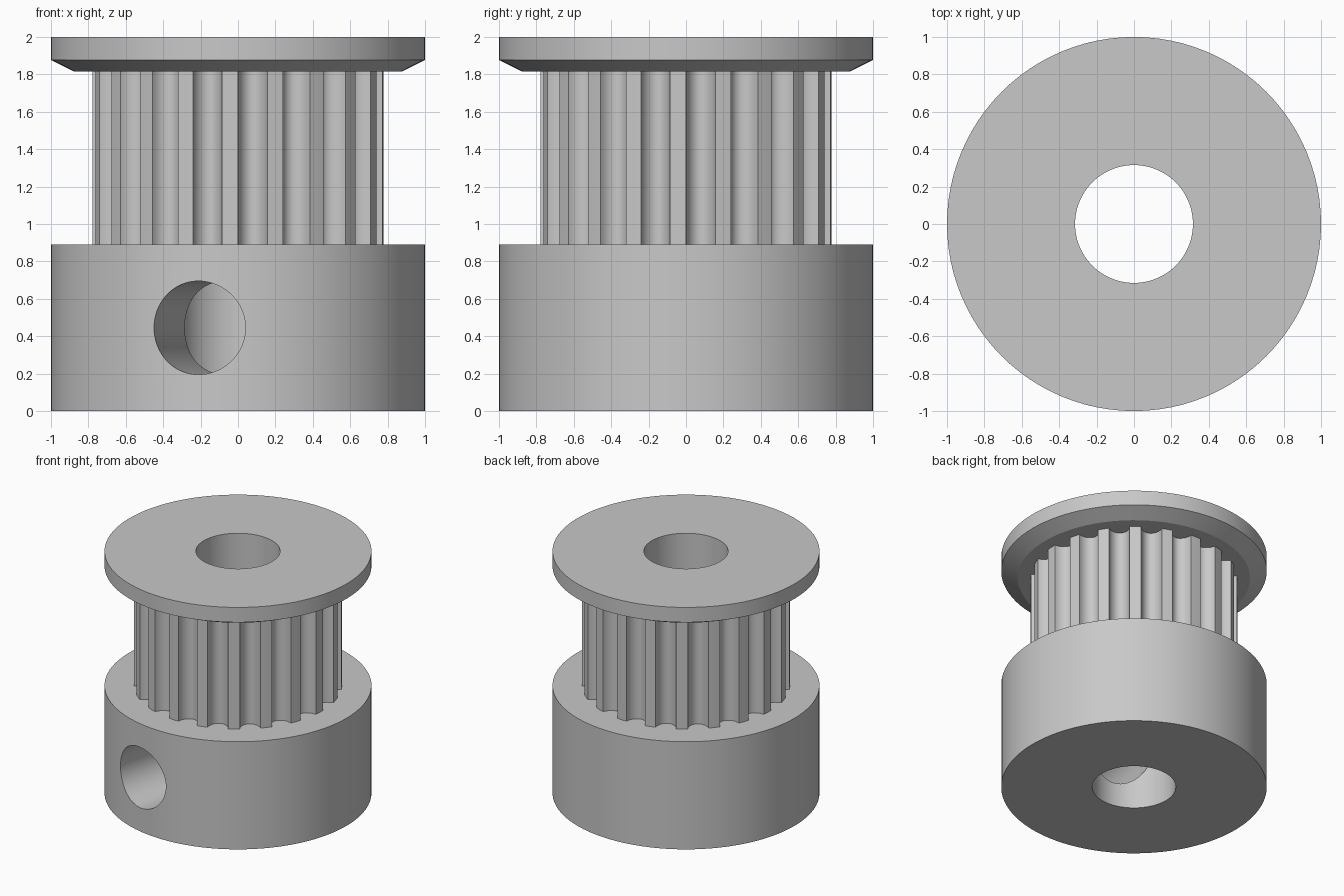
import bpy, bmesh
from math import sin, cos, pi, radians
from mathutils import Matrix

SEGMENTS = 96
BORE, RIM = 0.315, 1.0
HUB_TOP, FLANGE_BASE, TOP = 0.89, 1.815, 2.0
SEAM = 0.65                      # hidden joint radius under the teeth
TEETH, TIP, DEPTH = 20, 0.778, 0.09
GROOVE = radians(11.6)

cube = bpy.data.objects.get("Cube")
if cube:
    bpy.data.objects.remove(cube, do_unlink=True)

metal = bpy.data.materials.new("light_grey_metal")
metal.use_nodes = True
grey = (0.58, 0.58, 0.58, 1)
metal.diffuse_color = grey
metal.node_tree.nodes["Principled BSDF"].inputs["Base Color"].default_value = grey


def make_object(name, bm):
    mesh = bpy.data.meshes.new(name)
    bm.to_mesh(mesh)
    bm.free()
    mesh.materials.append(metal)
    obj = bpy.data.objects.new(name, mesh)
    bpy.context.collection.objects.link(obj)
    return obj


def activate(obj):
    bpy.ops.object.select_all(action='DESELECT')
    obj.select_set(True)
    bpy.context.view_layer.objects.active = obj


def bridge(bm, lower, upper):
    """Join two closed loops, listed counterclockwise, with quads."""
    for i in range(len(lower)):
        j = (i + 1) % len(lower)
        bm.faces.new((lower[i], lower[j], upper[j], upper[i]))


def lathe(name, profile, closed):
    """Spin (radius, height) points, ordered outward along the base, around z."""
    bm = bmesh.new()
    rings = [[bm.verts.new((r * cos(2 * pi * i / SEGMENTS), r * sin(2 * pi * i / SEGMENTS), z))
              for i in range(SEGMENTS)] for r, z in profile]
    for a, b in zip(rings, rings[1:] + rings[:1] if closed else rings[1:]):
        bridge(bm, a, b)
    return make_object(name, bm)


# Hub with a radial set screw hole
hub = lathe("hub", [(BORE, 0), (RIM, 0), (RIM, HUB_TOP), (SEAM, HUB_TOP), (BORE, HUB_TOP)], True)

bm = bmesh.new()
placement = (Matrix.Translation((0, 0, HUB_TOP / 2)) @ Matrix.Rotation(radians(-12.2), 4, 'Z')
             @ Matrix.Translation((0, -0.65, 0)) @ Matrix.Rotation(pi / 2, 4, 'X'))
bmesh.ops.create_cone(bm, cap_ends=True, segments=64, radius1=0.25, radius2=0.25,
                      depth=1.3, matrix=placement)
cutter = make_object("screw_hole_cutter", bm)
cutter.hide_render = True

cut = hub.modifiers.new("screw_hole", 'BOOLEAN')
cut.operation, cut.solver, cut.object = 'DIFFERENCE', 'EXACT', cutter
activate(hub)
bpy.ops.object.modifier_apply(modifier=cut.name)
bpy.data.objects.remove(cutter, do_unlink=True)

# Open the hidden joint below the teeth
bm = bmesh.new()
bm.from_mesh(hub.data)
hidden = [f for f in bm.faces
          if all(v.co.z > HUB_TOP - 0.001 and v.co.xy.length < SEAM + 0.001 for v in f.verts)]
bmesh.ops.delete(bm, geom=hidden, context='FACES')
bm.to_mesh(hub.data)
bm.free()

# Toothed core: narrow lands separated by rounded grooves
outline = []
for tooth in range(TEETH):
    start = 2 * pi * tooth / TEETH - pi / 2
    for step in range(13):
        p = pi * step / 12
        outline.append((TIP - DEPTH * sin(p), start + GROOVE * (1 - cos(p)) / 2))
    outline.append((TIP, start + (GROOVE + 2 * pi / TEETH) / 2))

bm = bmesh.new()
loops = [[bm.verts.new((r * cos(a), r * sin(a), z)) for r, a in outline]
         for z in (HUB_TOP, FLANGE_BASE)]
bridge(bm, *loops)
bore_loops = [[bm.verts.new((BORE * cos(2 * pi * i / SEGMENTS), BORE * sin(2 * pi * i / SEGMENTS), z))
               for i in range(SEGMENTS)] for z in (FLANGE_BASE, HUB_TOP)]
bridge(bm, *bore_loops)
core = make_object("toothed_core", bm)

# Top flange with a bevelled underside
flange = lathe("top_flange", [(SEAM, FLANGE_BASE), (0.875, FLANGE_BASE), (RIM, 1.877),
                              (RIM, TOP), (BORE, TOP), (BORE, FLANGE_BASE)], False)

for part in (hub, core, flange):
    activate(part)
    bpy.ops.object.shade_smooth_by_angle(angle=radians(25))
